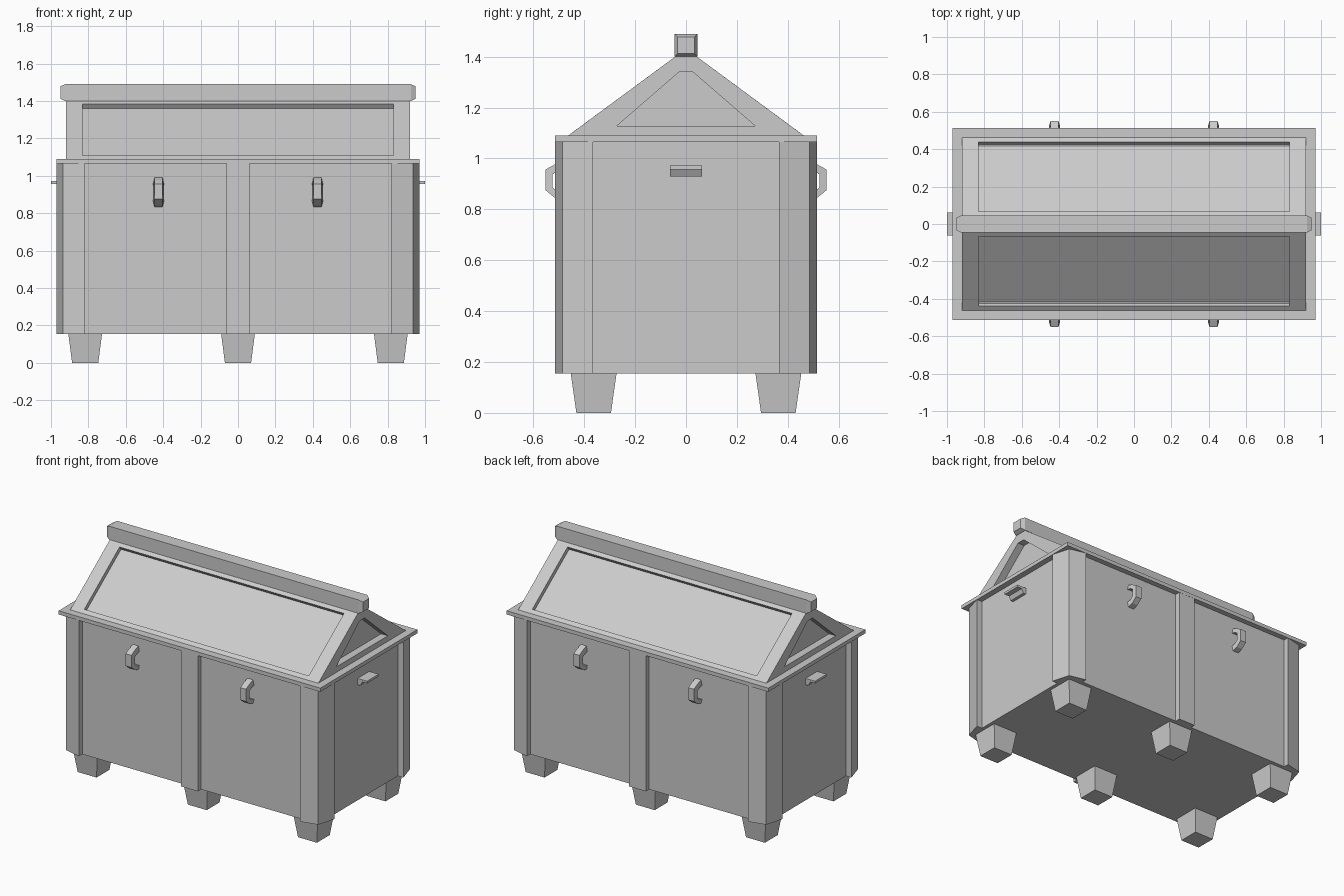
import bpy, bmesh
from mathutils import Vector

if "Cube" in bpy.data.objects:
    bpy.data.objects.remove(bpy.data.objects["Cube"])


def finish(bm, name):
    bmesh.ops.recalc_face_normals(bm, faces=bm.faces[:])
    me = bpy.data.meshes.new(name)
    bm.to_mesh(me)
    bm.free()
    ob = bpy.data.objects.new(name, me)
    bpy.context.collection.objects.link(ob)
    return ob


def loft(name, rings):
    """Closed solid through rings of 3D points."""
    bm = bmesh.new()
    rs = [[bm.verts.new(p) for p in r] for r in rings]
    n = len(rs[0])
    for a, b in zip(rs, rs[1:]):
        for i in range(n):
            j = (i + 1) % n
            bm.faces.new((a[i], a[j], b[j], b[i]))
    bm.faces.new(rs[0])
    bm.faces.new(rs[-1])
    return finish(bm, name)


def rect(cx, cy, hx, hy, z):
    return [(cx - hx, cy - hy, z), (cx + hx, cy - hy, z),
            (cx + hx, cy + hy, z), (cx - hx, cy + hy, z)]


def box(name, cx, cy, hx, hy, z0, z1):
    return loft(name, [rect(cx, cy, hx, hy, z0), rect(cx, cy, hx, hy, z1)])


BOTTOM, TOP = 0.155, 1.065

# Body and rim
box("body", 0, 0, 0.93, 0.478, BOTTOM, TOP + 0.01)
box("rim", 0, 0, 0.97, 0.514, TOP, 1.09)

# Corner posts, with faces tapering in towards the corner edge
post = [(0.82, 0.46), (0.82, 0.514), (0.935, 0.486), (0.97, 0.365), (0.91, 0.365)]
for sx in (-1, 1):
    for sy in (-1, 1):
        loft("corner_post", [[(sx * x, sy * y, z) for x, y in post]
                             for z in (BOTTOM, TOP)])

# Centre posts on the front and back
for sy in (-1, 1):
    box("centre_post", 0, sy * 0.487, 0.062, 0.026, BOTTOM, TOP)

# Tapered feet
for x in (-0.817, 0, 0.817):
    for y in (-0.363, 0.363):
        loft("foot", [rect(x, y, 0.07, 0.068, 0), rect(x, y, 0.09, 0.09, BOTTOM)])


# Gabled lid with recessed panels on both slopes and both ends
def recessed(bm, outer, inner, offset):
    mid = [bm.verts.new(p) for p in inner]
    low = [bm.verts.new(Vector(p) + Vector(offset)) for p in inner]
    for a, b in ((outer, mid), (mid, low)):
        for i in range(4):
            j = (i + 1) % 4
            bm.faces.new((a[i], a[j], b[j], b[i]))
    bm.faces.new(low)


bm = bmesh.new()
gable = [(-0.463, 1.09), (-0.043, 1.40), (0.043, 1.40), (0.463, 1.09)]
L, R = [[bm.verts.new((x, y, z)) for y, z in gable] for x in (-0.92, 0.92)]
bm.faces.new((L[1], R[1], R[2], L[2]))
bm.faces.new((L[0], R[0], R[3], L[3]))
for s, lo, hi in ((-1, 0, 1), (1, 3, 2)):
    recessed(bm, [L[lo], R[lo], R[hi], L[hi]],
             [(-0.832, s * 0.439, 1.108), (0.832, s * 0.439, 1.108),
              (0.832, s * 0.066, 1.383), (-0.832, s * 0.066, 1.383)],
             (0, -s * 0.016, -0.0217))
panel = [(-0.273, 1.127), (-0.027, 1.34), (0.027, 1.34), (0.273, 1.127)]
for s, ring in ((-1, L), (1, R)):
    recessed(bm, ring, [(s * 0.92, y, z) for y, z in panel], (-s * 0.05, 0, 0))
finish(bm, "lid")

# Ridge beam with chamfered ends
loft("ridge_beam", [[(x, a * h, 1.445 + b * h) for a, b in
                     ((-1, -1), (1, -1), (1, 1), (-1, 1))]
                    for x, h in ((-0.95, 0.033), (-0.925, 0.045),
                                 (0.925, 0.045), (0.95, 0.033))])

# Ledge handles on the two ends
ledge = [(0.92, 0.972), (1.0, 0.972), (1.0, 0.957), (0.965, 0.957),
         (0.95, 0.93), (0.92, 0.93)]
for s in (-1, 1):
    loft("side_handle", [[(s * x, y, z) for x, z in ledge] for y in (-0.062, 0.062)])

# Bent grab handles on front and back, narrower on the outer face
grip = [(0.47, 0.995, 0.021), (0.515, 0.977, 0.021), (0.552, 0.957, 0.021),
        (0.552, 0.875, 0.021), (0.515, 0.845, 0.021), (0.47, 0.83, 0.021),
        (0.47, 0.862, 0.029), (0.505, 0.87, 0.029), (0.525, 0.887, 0.029),
        (0.525, 0.938, 0.029), (0.505, 0.95, 0.029), (0.47, 0.96, 0.029)]
for cx in (-0.425, 0.425):
    for s in (-1, 1):
        loft("grab_handle", [[(cx + e * w, s * y, z) for y, z, w in grip]
                             for e in (-1, 1)])
